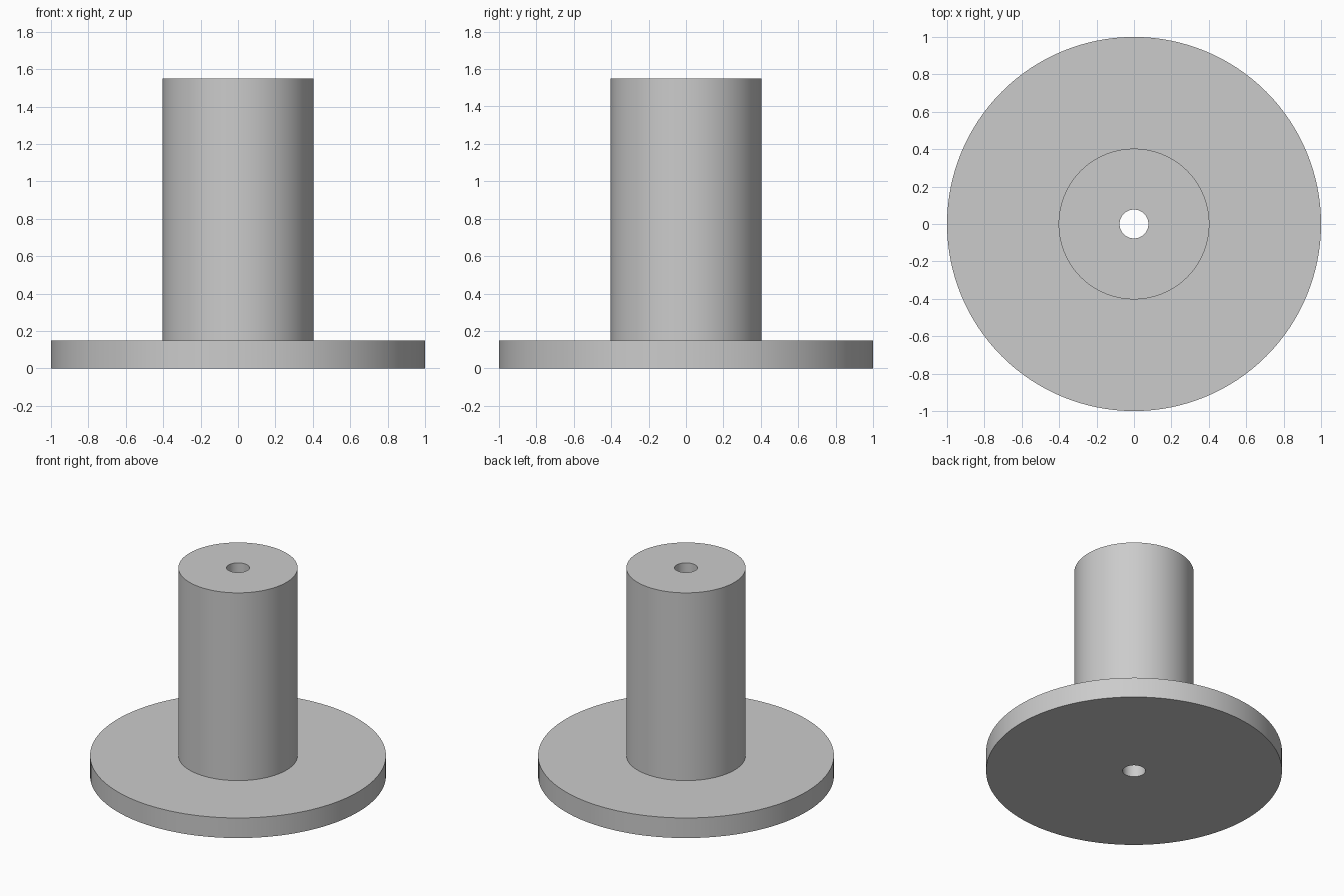
import bpy, bmesh, math

if "Cube" in bpy.data.objects:
    bpy.data.objects.remove(bpy.data.objects["Cube"], do_unlink=True)

SEGMENTS = 128
BORE, POST, FLANGE = 0.077, 0.403, 1.0
FLANGE_TOP, POST_TOP = 0.15, 1.55

# Plain grey material
grey = bpy.data.materials.new("plain grey")
grey.use_nodes = True
colour = (0.6, 0.6, 0.6, 1)
grey.diffuse_color = colour
grey.node_tree.nodes["Principled BSDF"].inputs["Base Color"].default_value = colour


def lathe(name, profile):
    """Revolve a closed (radius, height) profile around the z axis."""
    bm = bmesh.new()
    rings = []
    for r, z in profile:
        angles = [math.tau * i / SEGMENTS for i in range(SEGMENTS)]
        rings.append([bm.verts.new((r * math.cos(a), r * math.sin(a), z)) for a in angles])
    for k, ring in enumerate(rings):
        after = rings[(k + 1) % len(rings)]
        for i in range(SEGMENTS):
            j = (i + 1) % SEGMENTS
            bm.faces.new((ring[i], ring[j], after[j], after[i]))
    bmesh.ops.recalc_face_normals(bm, faces=bm.faces)
    mesh = bpy.data.meshes.new(name)
    bm.to_mesh(mesh)
    bm.free()
    mesh.materials.append(grey)
    obj = bpy.data.objects.new(name, mesh)
    bpy.context.collection.objects.link(obj)
    bpy.ops.object.select_all(action="DESELECT")
    obj.select_set(True)
    bpy.context.view_layer.objects.active = obj
    bpy.ops.object.shade_smooth_by_angle(angle=math.radians(30))
    return obj


# Flange, post and through bore turned as one solid
lathe("flanged_post", [
    (BORE, 0), (FLANGE, 0), (FLANGE, FLANGE_TOP),
    (POST, FLANGE_TOP), (POST, POST_TOP), (BORE, POST_TOP),
])
